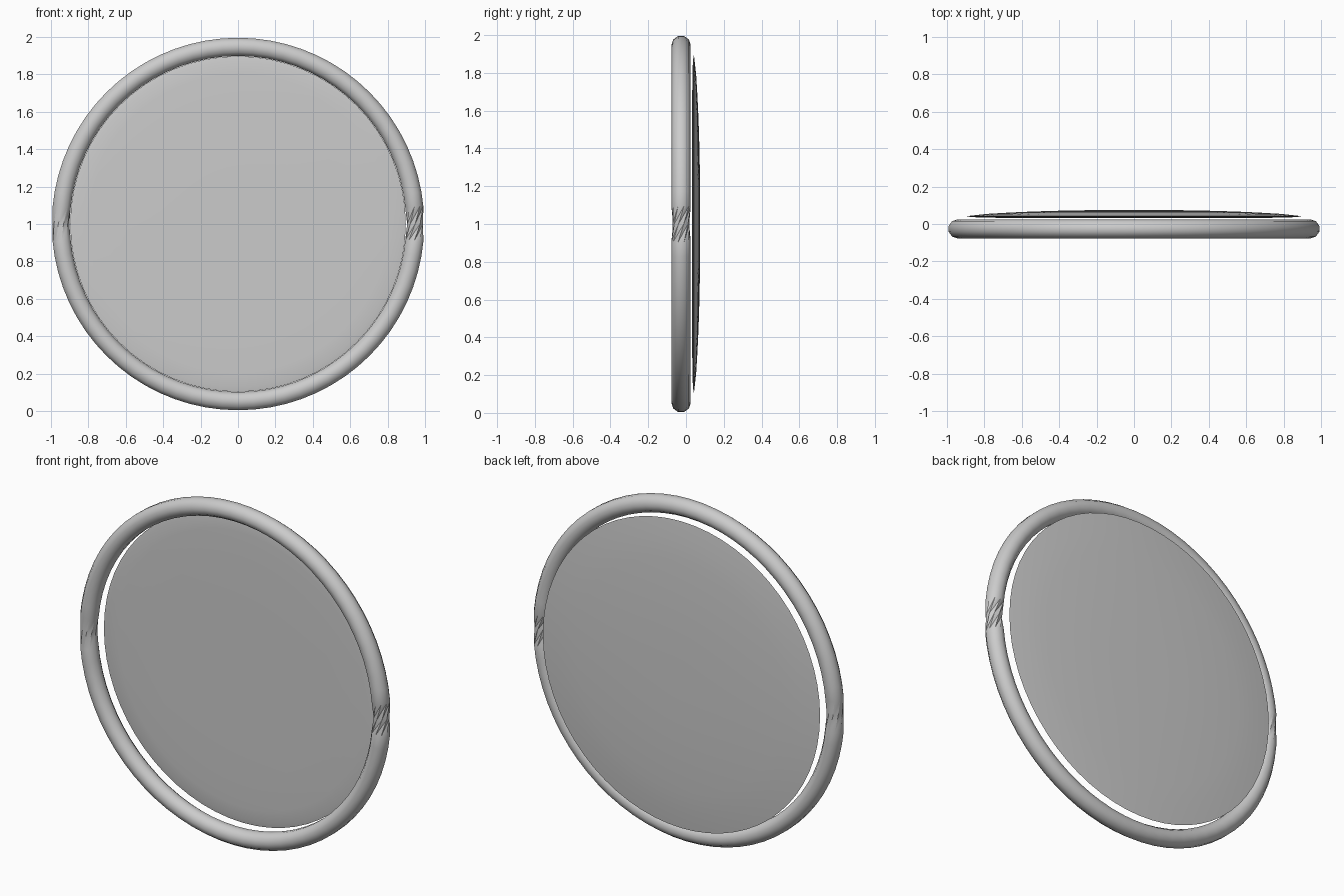
import bpy, bmesh
from math import sin, cos, pi, radians

if "Cube" in bpy.data.objects:
    bpy.data.objects.remove(bpy.data.objects["Cube"])


def finish(name, bm, angle):
    bmesh.ops.recalc_face_normals(bm, faces=bm.faces)
    me = bpy.data.meshes.new(name)
    bm.to_mesh(me)
    bm.free()
    ob = bpy.data.objects.new(name, me)
    bpy.context.collection.objects.link(ob)
    bpy.ops.object.select_all(action='DESELECT')
    ob.select_set(True)
    bpy.context.view_layer.objects.active = ob
    bpy.ops.object.shade_smooth_by_angle(angle=radians(angle))
    return ob


# Round frame: tube swept round a circle, with a twisted joint at both sides
SIDES, R, r, CY = 10, 0.947, 0.051, -0.026
bm = bmesh.new()
stations = []      # angle round the frame, section scale, twist of the section
for side, twist in ((0, 72), (180, 54)):
    stations += [(side - 5.5, 1, 0), (side, 0.88, twist), (side + 5.5, 1, 2 * twist)]
    end = 2 * twist % 36
    stations += [(side + a, 1, 0) for a in range(10, 174, 5)]
rings = []
for a, s, t in stations:
    a = radians(a)
    loop = []
    for j in range(SIDES):
        b = 2 * pi * (j + 0.5) / SIDES + radians(t)
        rad = R + r * s * cos(b)
        loop.append(bm.verts.new((rad * cos(a), CY + r * s * sin(b), 1 + rad * sin(a))))
    rings.append((loop, t))
for i, (A, ta) in enumerate(rings):
    B, tb = rings[(i + 1) % len(rings)]
    # leaving a joint: shift the index so the plain tube runs straight
    shift = round(ta / 36) if ta > 100 and tb == 0 else 0
    for j in range(SIDES):
        k = (j + 1) % SIDES
        p, q = (j + shift) % SIDES, (k + shift) % SIDES
        if abs(tb - ta) > 10 and not shift:
            bm.faces.new((A[j], A[k], B[p]))
            bm.faces.new((A[k], B[q], B[p]))
        else:
            bm.faces.new((A[j], A[k], B[q], B[p]))
finish("round_frame", bm, 40)

# Shallow lens-like mirror disc: lathe profile (radius, y)
D = 0.897
profile = [(0, 0.031), (0.3, 0.031), (0.6, 0.032), (0.8, 0.034), (0.87, 0.037), (D, 0.042)]
profile += [(D * i / 8, 0.075 - 0.029 * (i / 8) ** 2.5) for i in range(7, -1, -1)]
bm = bmesh.new()
vs = [bm.verts.new((x, y, 1)) for x, y in profile]
es = [bm.edges.new(p) for p in zip(vs, vs[1:])]
bmesh.ops.spin(bm, geom=vs + es, cent=(0, 0, 1), axis=(0, 1, 0), angle=2 * pi,
               steps=64, use_merge=True)
bmesh.ops.remove_doubles(bm, verts=bm.verts, dist=1e-4)
finish("mirror_disc", bm, 40)
